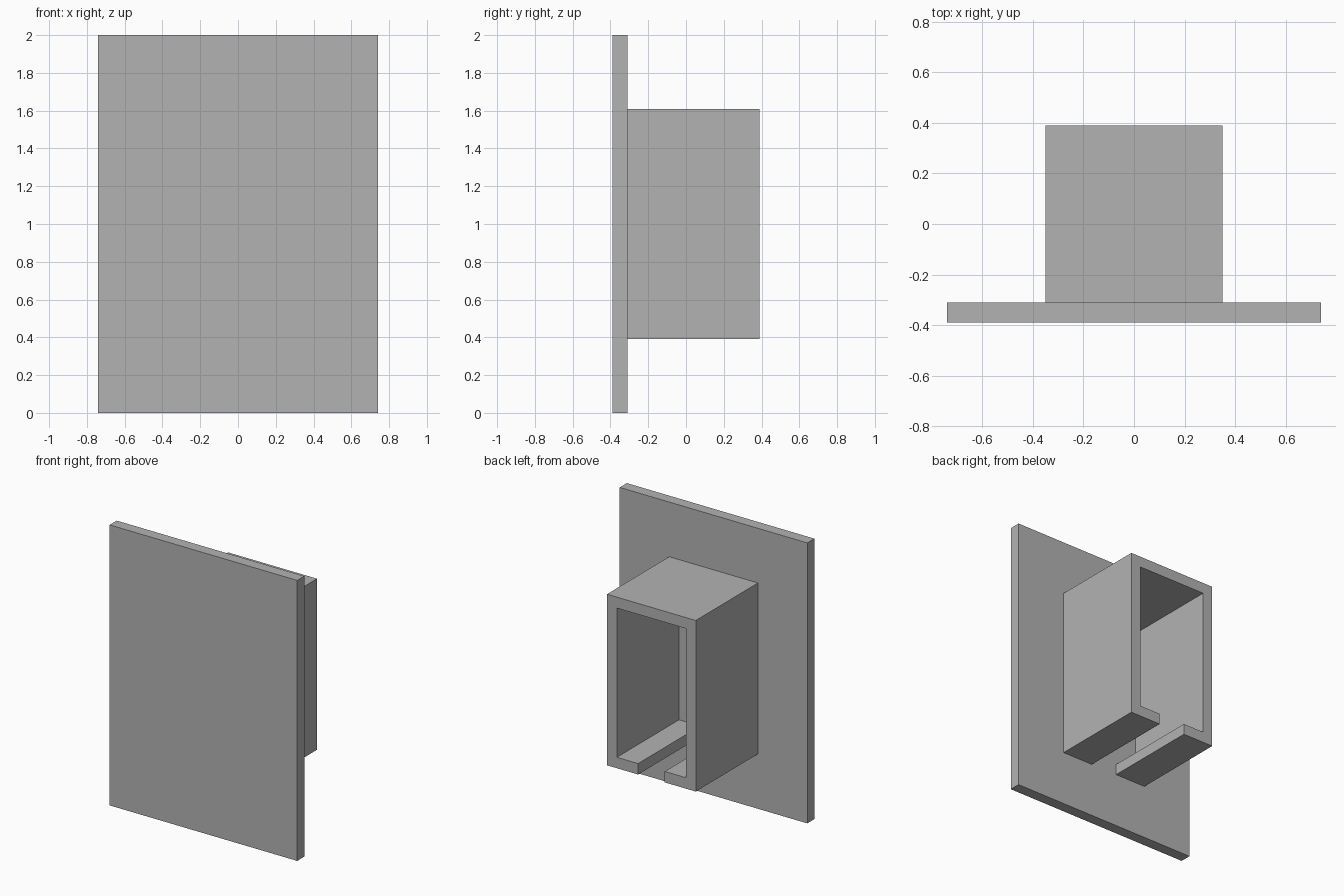
import bpy
import bmesh
from mathutils import Vector

if "Cube" in bpy.data.objects:
    bpy.data.objects.remove(bpy.data.objects["Cube"])

# Single plain grey finish
grey = bpy.data.materials.new("plain grey")
grey.use_nodes = True
colour = (0.45, 0.45, 0.45, 1)
grey.diffuse_color = colour
grey.node_tree.nodes["Principled BSDF"].inputs["Base Color"].default_value = colour


def extrude_profile(name, outline, y_front, y_back):
    """Extrude a closed x-z outline along y."""
    bm = bmesh.new()
    face = bm.faces.new([bm.verts.new((x, y_front, z)) for x, z in outline])
    result = bmesh.ops.extrude_face_region(bm, geom=[face], use_keep_orig=True)
    moved = [v for v in result["geom"] if isinstance(v, bmesh.types.BMVert)]
    bmesh.ops.translate(bm, verts=moved, vec=Vector((0, y_back - y_front, 0)))
    bmesh.ops.recalc_face_normals(bm, faces=bm.faces)
    mesh = bpy.data.meshes.new(name)
    bm.to_mesh(mesh)
    bm.free()
    mesh.materials.append(grey)
    obj = bpy.data.objects.new(name, mesh)
    bpy.context.collection.objects.link(obj)
    return obj


FRONT, JOINT, BACK = -0.39, -0.31, 0.39

# Flat front plate
W = 0.74
extrude_profile("front_plate", [(-W, 0), (W, 0), (W, 2), (-W, 2)], FRONT, JOINT)

# Hollow channel behind the plate, open at the back and slotted underneath
wall, half, slot, low, high = 0.078, 0.35, 0.105, 0.39, 1.61
right_half = [
    (slot, low), (half, low), (half, high),
]
inner_half = [
    (half - wall, high - wall), (half - wall, low + wall), (slot, low + wall),
]


def mirrored(points):
    return [(-x, z) for x, z in reversed(points)]


outline = right_half + mirrored(right_half) + mirrored(inner_half) + inner_half
extrude_profile("slotted_channel", outline, JOINT, BACK)
